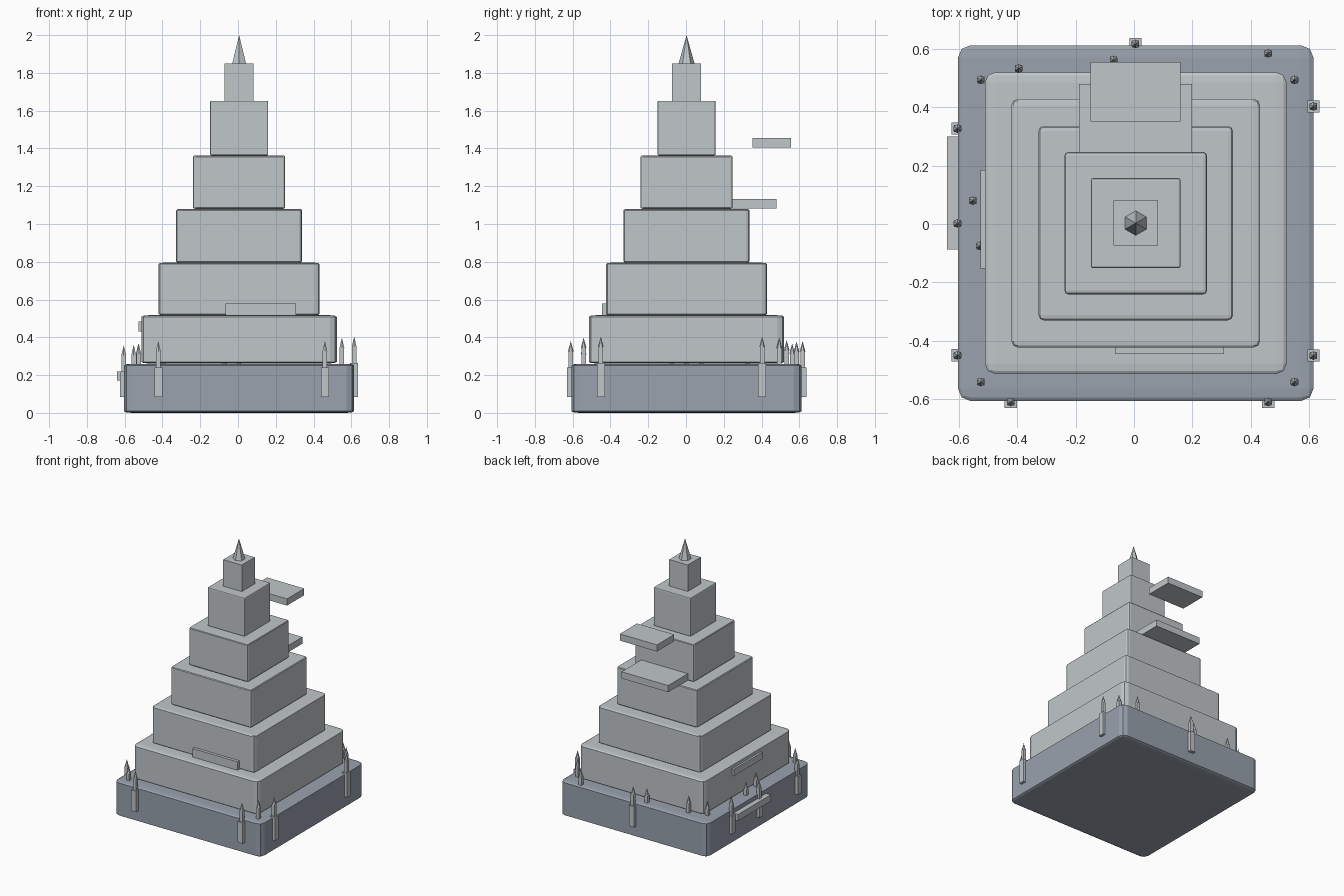
import bpy
import bmesh
from mathutils import Matrix, Vector

cube = bpy.data.objects.get("Cube")
if cube:
    bpy.data.objects.remove(cube, do_unlink=True)

CX, CY = 0.006, 0.003  # axis of the tower


def material(name, rgb):
    m = bpy.data.materials.new(name)
    m.use_nodes = True
    m.diffuse_color = (*rgb, 1)
    m.node_tree.nodes["Principled BSDF"].inputs["Base Color"].default_value = (*rgb, 1)
    return m


pale_stone = material("pale_stone", (0.53, 0.565, 0.59))
slate_stone = material("slate_stone", (0.32, 0.36, 0.42))


def finish(name, bm, mat):
    mesh = bpy.data.meshes.new(name)
    bm.to_mesh(mesh)
    bm.free()
    mesh.materials.append(mat)
    obj = bpy.data.objects.new(name, mesh)
    bpy.context.collection.objects.link(obj)
    return obj


def add_box(bm, lo, hi):
    lo, hi = Vector(lo), Vector(hi)
    matrix = Matrix.Translation((lo + hi) / 2) @ Matrix.Diagonal((*(hi - lo), 1))
    bmesh.ops.create_cube(bm, size=1, matrix=matrix)


def add_cone(bm, x, y, z0, z1, radius, sides):
    bmesh.ops.create_cone(bm, cap_ends=True, segments=sides, radius1=radius, radius2=0,
                          depth=z1 - z0, matrix=Matrix.Translation((x, y, (z0 + z1) / 2)))


def tier(name, half, z0, z1, bevel, mat):
    """Unit cube with softened edges, stretched to the tier's size."""
    bm = bmesh.new()
    bmesh.ops.create_cube(bm, size=1)
    if bevel:
        bmesh.ops.bevel(bm, geom=bm.edges[:], offset=bevel, segments=2,
                        profile=0.5, affect='EDGES')
    bm.transform(Matrix.Translation((CX, CY, (z0 + z1) / 2))
                 @ Matrix.Diagonal((2 * half, 2 * half, z1 - z0, 1)))
    finish(name, bm, mat)


def slab(name, lo, hi):
    bm = bmesh.new()
    add_box(bm, lo, hi)
    finish(name, bm, pale_stone)


def turret(name, x, y, tip, bracket):
    """Slim shaft with a pointed cap, optionally on a thicker wall pier."""
    bm = bmesh.new()
    eave, r = tip - 0.055, 0.012
    if bracket:
        shoulder = tip - 0.14
        add_box(bm, (x - 0.021, y - 0.021, 0.085), (x + 0.021, y + 0.021, shoulder))
    else:
        shoulder = 0.25
    add_box(bm, (x - r, y - r, shoulder), (x + r, y + r, eave))
    add_cone(bm, x, y, eave, tip, 0.015, 6)
    finish(name, bm, pale_stone)


# Stepped tower
tier("base_tier", 0.609, 0, 0.26, 0.034, slate_stone)
halves = [0.517, 0.426, 0.333, 0.244, 0.154, 0.077]
levels = [0.262, 0.517, 0.795, 1.08, 1.363, 1.652, 1.85]
bevels = [0.034, 0.026, 0.026, 0.026, 0.024, 0]
for i, (half, bevel) in enumerate(zip(halves, bevels)):
    tier(f"tower_tier_{i + 1}", half, levels[i], levels[i + 1], bevel, pale_stone)

# Spire
bm = bmesh.new()
add_cone(bm, CX, CY, 1.85, 2.0, 0.042, 6)
finish("spire", bm, pale_stone)

# Terraces and ledges
slab("upper_terrace", (-0.149, 0.352, 1.405), (0.159, 0.556, 1.455))
slab("lower_terrace", (-0.188, 0.23, 1.082), (0.198, 0.479, 1.132))
slab("front_ledge", (-0.065, -0.445, 0.51), (0.308, -0.4, 0.58))
slab("right_ledge", (-0.526, -0.152, 0.432), (-0.49, 0.185, 0.483))
slab("right_base_ledge", (-0.641, -0.087, 0.172), (-0.59, 0.3, 0.22))

# Turrets standing on wall piers
piers = [(0.615, 0.403, 0.404), (0.615, -0.451, 0.404), (0.005, 0.617, 0.38),
         (-0.422, -0.61, 0.38), (0.46, -0.61, 0.38), (-0.605, 0.327, 0.358),
         (-0.605, 0.002, 0.358), (-0.605, -0.45, 0.358)]
for i, (x, y, tip) in enumerate(piers):
    turret(f"pier_turret_{i + 1}", x, y, tip, True)

# Small turrets standing on the base
for i, y in enumerate((-0.542, 0.494)):
    turret(f"left_corner_turret_{i + 1}", 0.55, y, 0.398, False)
    turret(f"right_corner_turret_{i + 1}", -0.525, y, 0.365, False)
for i, (x, y, tip) in enumerate([(-0.395, 0.533, 0.385), (0.46, 0.585, 0.378),
                                 (-0.07, 0.562, 0.367), (-0.552, 0.08, 0.36),
                                 (-0.528, -0.075, 0.365)]):
    turret(f"edge_turret_{i + 1}", x, y, tip, False)
